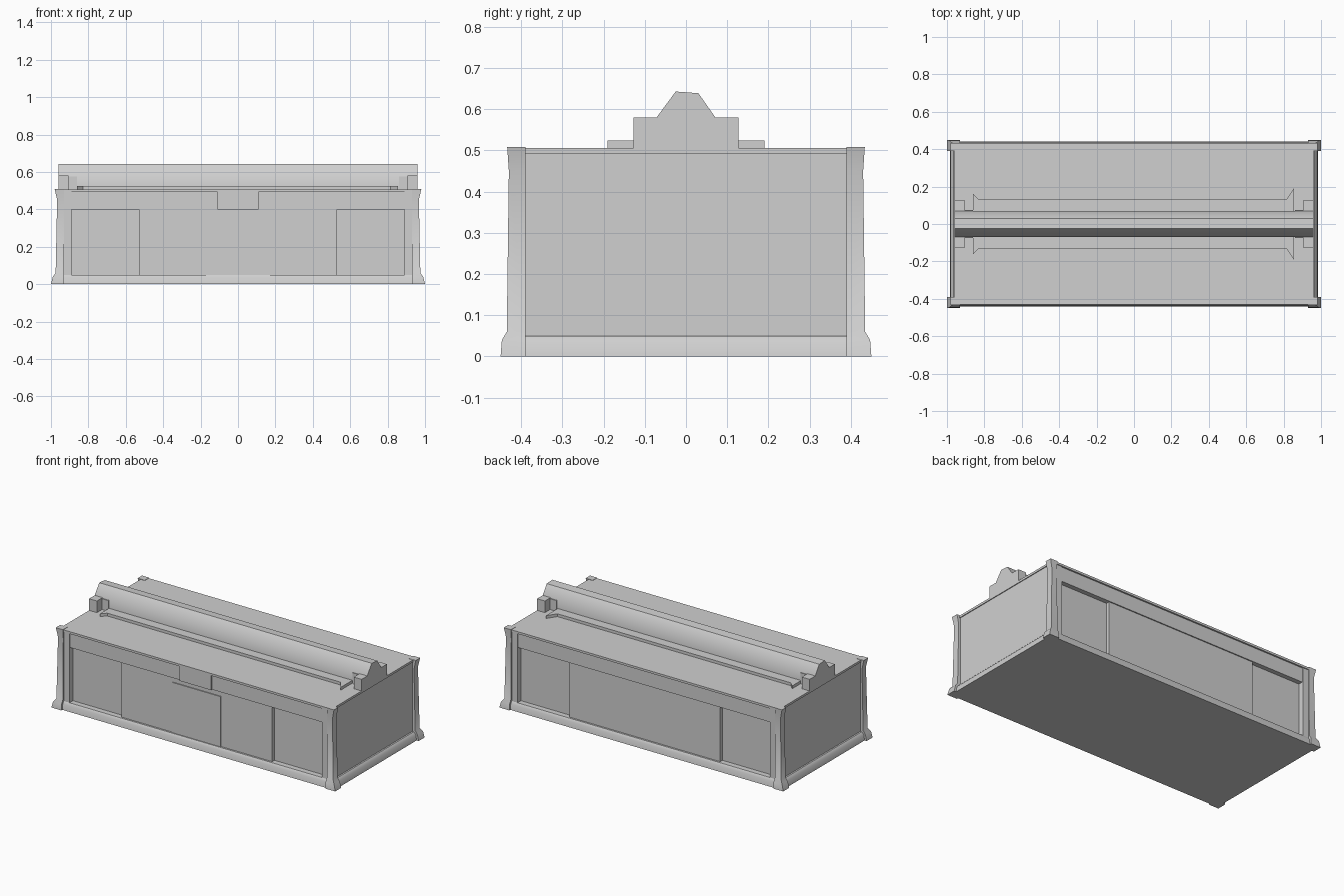
import bpy, bmesh, math

cube = bpy.data.objects.get("Cube")
if cube:
    bpy.data.objects.remove(cube, do_unlink=True)

mat = bpy.data.materials.new("pale_grey")
mat.use_nodes = True
GREY = (0.63, 0.63, 0.63, 1)
mat.diffuse_color = GREY
mat.node_tree.nodes["Principled BSDF"].inputs["Base Color"].default_value = GREY


def loft(name, rings, smooth=False):
    """Closed solid through a list of equal-length point rings."""
    bm = bmesh.new()
    loops = [[bm.verts.new(p) for p in ring] for ring in rings]
    n = len(loops[0])
    for low, high in zip(loops, loops[1:]):
        for i in range(n):
            j = (i + 1) % n
            bm.faces.new((low[i], low[j], high[j], high[i]))
    bm.faces.new(loops[0])
    bm.faces.new(loops[-1])
    bmesh.ops.recalc_face_normals(bm, faces=bm.faces)
    mesh = bpy.data.meshes.new(name)
    bm.to_mesh(mesh)
    bm.free()
    mesh.materials.append(mat)
    obj = bpy.data.objects.new(name, mesh)
    bpy.context.collection.objects.link(obj)
    if smooth:
        bpy.ops.object.select_all(action='DESELECT')
        obj.select_set(True)
        bpy.context.view_layer.objects.active = obj
        bpy.ops.object.shade_smooth_by_angle(angle=math.radians(40))
    return obj


def rect(x0, x1, y0, y1, z):
    return [(x0, y0, z), (x1, y0, z), (x1, y1, z), (x0, y1, z)]


def box(name, x0, x1, y0, y1, z0, z1):
    return loft(name, [rect(x0, x1, y0, y1, z) for z in (z0, z1)])


# Base plinth, wall core and roof
loft("base_plinth", [rect(-x, x, -y, y, z) for x, y, z in
                     ((0.985, 0.44, 0), (0.98, 0.435, 0.035), (0.965, 0.425, 0.05))], True)
box("wall_core", -0.955, 0.955, -0.39, 0.39, 0.04, 0.495)
box("roof_slab", -0.96, 0.96, -0.43, 0.43, 0.492, 0.506)

# Flared corner posts: outer x, outer y, height
POST = ((1.0, 0.45, 0), (0.99, 0.447, 0.04), (0.975, 0.435, 0.06),
        (0.967, 0.43, 0.45), (0.98, 0.434, 0.508))
for sx, side in ((1, "left"), (-1, "right")):
    for sy, end in ((-1, "front"), (1, "back")):
        loft(f"{end}_{side}_post",
             [rect(sx * 0.93, sx * x, sy * 0.39, sy * y, z) for x, y, z in POST], True)

# Facade panels on both long sides
for sy, end in ((-1, "front"), (1, "back")):
    box(f"{end}_header", -0.93, 0.93, sy * 0.38, sy * 0.42, 0.4, 0.495)
    box(f"{end}_middle_wall", -0.53, 0.53, sy * 0.38, sy * 0.413, 0.04, 0.41)
    for sx, side in ((1, "left"), (-1, "right")):
        box(f"{end}_{side}_pier", sx * 0.89, sx * 0.95, sy * 0.38, sy * 0.425, 0.04, 0.495)

# Entrance bay and sign box
box("entrance_bay", -0.17, 0.17, -0.419, -0.38, 0.04, 0.37)
box("sign_box", -0.11, 0.11, -0.43, -0.38, 0.4, 0.493)

# Roof ridge with chamfered crown
RIDGE = ((-0.07, 0.5), (-0.07, 0.582), (-0.025, 0.643), (0.03, 0.639), (0.07, 0.582), (0.07, 0.5))
loft("roof_ridge", [[(x, y, z) for y, z in RIDGE] for x in (-0.96, 0.96)], True)

# Ridge end blocks and low ledges with pointed tips
for sx, side in ((1, "left"), (-1, "right")):
    box(f"{side}_ridge_block", sx * 0.905, sx * 0.96, -0.127, 0.127, 0.5, 0.58)
    box(f"{side}_ridge_step", sx * 0.86, sx * 0.91, -0.075, 0.075, 0.5, 0.575)
for sy, end in ((-1, "front"), (1, "back")):
    outline = [(-0.86, 0.06), (0.855, 0.06), (0.855, 0.19), (0.815, 0.13), (-0.83, 0.13), (-0.86, 0.16)]
    loft(f"{end}_ridge_ledge", [[(x, sy * y, z) for x, y in outline] for z in (0.504, 0.524)])
